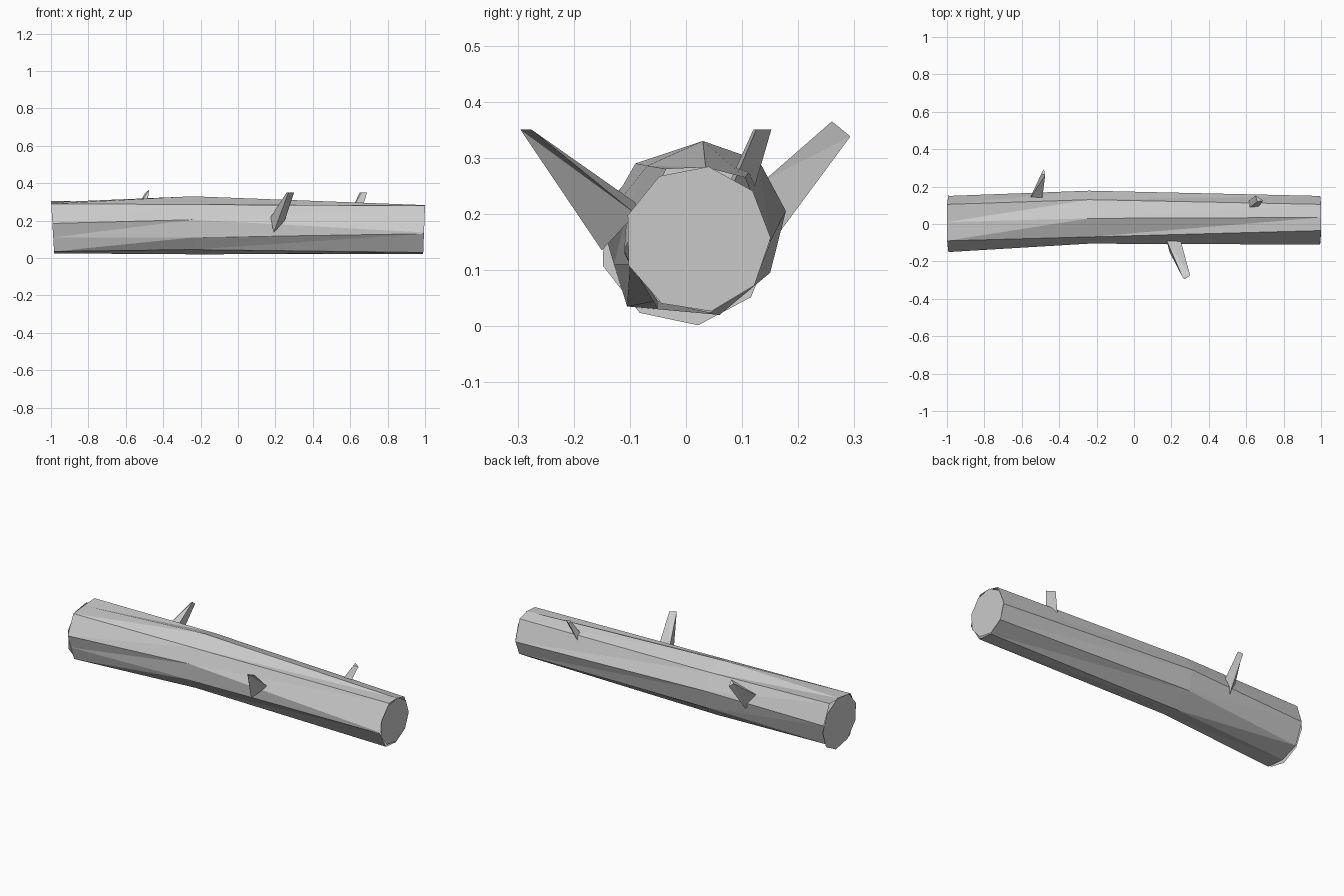
import bpy, math

if "Cube" in bpy.data.objects:
    bpy.data.objects.remove(bpy.data.objects["Cube"])

grey = bpy.data.materials.new("pale_grey")
grey.diffuse_color = (0.6, 0.6, 0.6, 1)
grey.use_nodes = True
grey.node_tree.nodes["Principled BSDF"].inputs["Base Color"].default_value = grey.diffuse_color


def make(name, verts, faces):
    mesh = bpy.data.meshes.new(name)
    mesh.from_pydata(verts, [], faces)
    mesh.materials.append(grey)
    obj = bpy.data.objects.new(name, mesh)
    bpy.context.collection.objects.link(obj)
    return obj


def loft(name, rings, caps):
    # join matching rings of points with flat quads
    n = len(rings[0])
    verts = [p for r in rings for p in r]
    faces = []
    for k in range(len(rings) - 1):
        a, b = k * n, (k + 1) * n
        for i in range(n):
            j = (i + 1) % n
            # split along the diagonal so both halves stay flat
            faces += [(a + i, a + j, b + i), (a + j, b + j, b + i)]
    if caps:
        faces += [tuple(range(n))[::-1], tuple(range(len(verts) - n, len(verts)))]
    return make(name, verts, faces)


def left_x(y, z):
    return -1 + 0.018 * (0.31 - z) / 0.3


def right_x(y, z):
    return 1 - 0.01 * (0.28 - z) / 0.26


# log: two tilted ends and a thicker, shifted middle (y, z points)
left = [(.105, .305), (.01, .298), (-.09, .29), (-.15, .185), (-.128, .11),
        (-.105, .035), (.01, .025), (.11, .065), (.15, .19)]
middle = [(.13, .295), (.03, .33), (-.069, .286), (-.105, .205), (-.1, .11),
          (-.05, .045), (.06, .02), (.15, .095), (.178, .205)]
right = [(.105, .265), (.035, .283), (-.035, .28), (-.11, .137), (-.11, .13),
         (-.05, .03), (.04, .022), (.12, .07), (.15, .15)]
loft("log", [[(left_x(y, z), y, z) for y, z in left],
             [(-.24, y, z) for y, z in middle],
             [(right_x(y, z), y, z) for y, z in right]], False)


# flat nine-sided end discs
def disc(name, x_at, cy, cz, r, start, flip):
    pts = []
    for i in range(9):
        t = math.radians(start + 40 * i)
        y, z = cy + r * math.cos(t), cz + r * math.sin(t)
        pts.append((x_at(y, z), y, z))
    f = list(range(9))
    make(name, pts, [f[::-1] if flip else f])


disc("left_end", left_x, 0, .156, .156, -82, True)
disc("right_end", right_x, .02, .155, .131, 81, False)

# broken twigs: three-sided, tapering
twigs = {
    "front_twig": ([(.19, -.15, .135), (.25, -.09, .20), (.175, -.09, .22)],
                   [(.27, -.295, .35), (.30, -.275, .35), (.26, -.285, .35)]),
    "back_twig": ([(-.56, .13, .24), (-.50, .165, .165), (-.49, .14, .26)],
                  [(-.495, .27, .35), (-.482, .293, .338), (-.475, .26, .365)]),
    "top_twig": ([(.61, .08, .262), (.66, .085, .255), (.61, .12, .24)],
                 [(.66, .12, .35), (.69, .125, .35), (.65, .152, .35)]),
}
for name, (base, tip) in twigs.items():
    loft(name, [base, tip], True)

# consistent outward faces
import bmesh
for obj in bpy.data.objects:
    if obj.name.endswith("_end"):
        continue
    bm = bmesh.new()
    bm.from_mesh(obj.data)
    if obj.name == "log":
        # temporary direction test against the axis
        for f in bm.faces:
            c = f.calc_center_median()
            f.normal_update()
            if f.normal.y * (c.y - .02) + f.normal.z * (c.z - .16) < 0:
                f.normal_flip()
    else:
        bmesh.ops.recalc_face_normals(bm, faces=bm.faces)
    bm.to_mesh(obj.data)
    bm.free()
